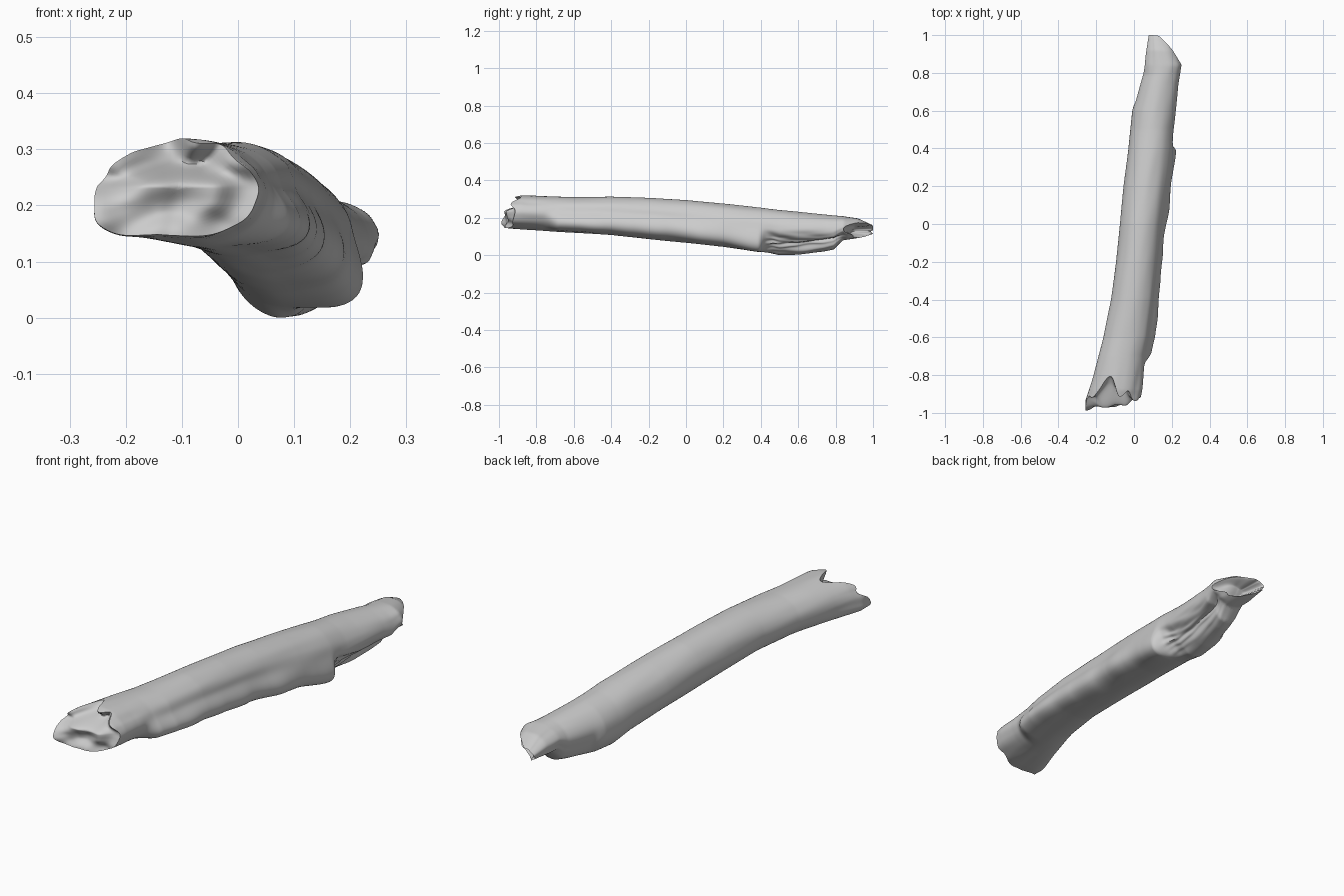
import bpy, bmesh, math
from mathutils import Vector, noise

if "Cube" in bpy.data.objects:
    bpy.data.objects.remove(bpy.data.objects["Cube"])

# Cross-section limits along the shaft: y, x left, x right, z bottom, z top
ST = [(-1.0, -.25, .00, .155, .300), (-.93, -.250, .035, .148, .320), (-.88, -.236, .042, .145, .328),
      (-.8, -.213, .047, .141, .326),
      (-.7, -.188, .06, .135, .323), (-.6, -.162, .085, .130, .320), (-.4, -.122, .11, .118, .321),
      (-.2, -.095, .130, .095, .315), (0, -.075, .152, .075, .303), (.2, -.055, .18, .055, .284),
      (.4, -.030, .205, .028, .263), (.5, -.020, .215, .004, .250), (.6, -.010, .226, .008, .240),
      (.74, .030, .240, .025, .226), (.79, .045, .248, .035, .221), (.84, .055, .254, .088, .217),
      (.92, .066, .220, .100, .205), (1.0, .078, .170, .116, .168)]


def limits(y):
    y = max(-1, min(1, y))
    for p, q in zip(ST, ST[1:]):
        if y <= q[0]:
            t = (y - p[0]) / (q[0] - p[0])
            return [a + (b - a) * t for a, b in zip(p[1:], q[1:])]
    return ST[-1][1:]


def step(a, b, v):
    t = max(0, min(1, (v - a) / (b - a)))
    return t * t * (3 - 2 * t)


def bump(deg, mid, width):
    d = (deg - mid + 180) % 360 - 180
    return math.exp(-(d / width) ** 2)


def nz(x, y, z):
    return noise.noise(Vector((x, y, z)))


# Broken ends: how far the shaft reaches at each angle
def front_limit(deg):
    y = -.925 - .045 * bump(deg, 205, 38) - .035 * bump(deg, 265, 40)
    y += .13 * bump(deg, 110, 22) + .04 * bump(deg, 62, 11) + .03 * bump(deg, 165, 14)
    a = math.radians(deg)
    return max(-1, y + .03 * nz(1.8 * math.cos(a), 1.8 * math.sin(a), 4))


def back_limit(deg):
    a = math.radians(deg)
    y = 1.0 - .14 * bump(deg, 5, 42) - .08 * bump(deg, -60, 50)
    return min(1, y + .02 * nz(2 * math.cos(a), 2 * math.sin(a), 9))


def surface(deg, y):
    xl, xr, zb, zt = limits(y)
    a = math.radians(deg)
    c, s = math.cos(a), math.sin(a)
    r = 1.0
    # lower right ridge, broken off at both ends
    ridge = step(-.76, -.68, y) * (1 - step(.385, .43, y))
    amp = .26 + .16 * abs(y + .1) + .10 * nz(1, y * 7, 2)
    r += ridge * amp * bump(deg, -30 - 8 * step(0, .4, y), 27)
    # blunt lower left corner at the front end
    r += .20 * (1 - step(-.95, -.6, y)) * bump(deg, 218, 24)
    # shallow groove above the ridge
    r -= .07 * step(-.8, -.6, y) * (1 - step(-.1, .3, y)) * bump(deg, 8, 18)
    # open marrow cavity under the back end
    cav = step(.40, .47, y) * (1 - step(.80, .87, y))
    r -= cav * (.34 + .22 * nz(c * 4, y * 7, s * 4)) * bump(deg, -42, 34)
    # chipped left edge near the back
    chip = step(.62, .66, y) * (1 - step(.80, .9, y))
    r -= .10 * chip * bump(deg, 200, 25)
    # fine unevenness, stronger near the ends
    w = .014 + .05 * step(.7, .95, abs(y))
    r += w * nz(c * 2.5, y * 5, s * 2.5)
    return Vector(((xl + xr) / 2 + r * c * (xr - xl) / 2, y,
                   (zb + zt) / 2 + r * s * (zt - zb) / 2))


N, M = 120, 220
bm = bmesh.new()
rings = []
degs = [360 * i / N for i in range(N)]
for j in range(M + 1):
    t = j / M
    rings.append([bm.verts.new(surface(d, front_limit(d) * (1 - t) + back_limit(d) * t)) for d in degs])


# Broken faces: a protruding lower slab in front, a hollow at the back
def front_face(x, z):
    return -.955 + .10 * step(.24, .29, z) + .03 * step(-.1, .03, x) + .025 * nz(x * 14, 1, z * 14)


def back_face(x, z):
    return .90 - .5 * (x - .12) + .6 * (z - .14) + .02 * nz(x * 14, 7, z * 14)


def cap(edge, face, steps=16):
    mid = sum((v.co for v in edge), Vector()) / N
    out = []
    for k in range(1, steps):
        f = 1 - k / steps
        ring = []
        for v in edge:
            p = mid + (v.co - mid) * f
            w = step(.45, 1, f)
            p.y = v.co.y * w + face(p.x, p.z) * (1 - w)
            ring.append(bm.verts.new(p))
        out.append(ring)
    return out, bm.verts.new((mid.x, face(mid.x, mid.z), mid.z))


front, ftip = cap(rings[0], front_face)
back, btip = cap(rings[-1], back_face)
rings = front[::-1] + rings + back
for p, q in zip(rings, rings[1:]):
    for i in range(N):
        k = (i + 1) % N
        bm.faces.new((p[i], p[k], q[k], q[i]))
for i in range(N):
    k = (i + 1) % N
    bm.faces.new((ftip, rings[0][k], rings[0][i]))
    bm.faces.new((btip, rings[-1][i], rings[-1][k]))
bmesh.ops.recalc_face_normals(bm, faces=bm.faces)

# Rest the piece on the ground
low = min(v.co.z for v in bm.verts)
for v in bm.verts:
    v.co.z -= low

mesh = bpy.data.meshes.new("bone_shaft")
bm.to_mesh(mesh)
bm.free()
shaft = bpy.data.objects.new("bone_shaft", mesh)
bpy.context.collection.objects.link(shaft)
mat = bpy.data.materials.new("plain grey")
mat.diffuse_color = (.6, .6, .6, 1)
mat.use_nodes = True
mat.node_tree.nodes["Principled BSDF"].inputs["Base Color"].default_value = mat.diffuse_color
mesh.materials.append(mat)

bpy.context.view_layer.objects.active = shaft
shaft.select_set(True)
bpy.ops.object.shade_smooth_by_angle(angle=math.radians(50))
